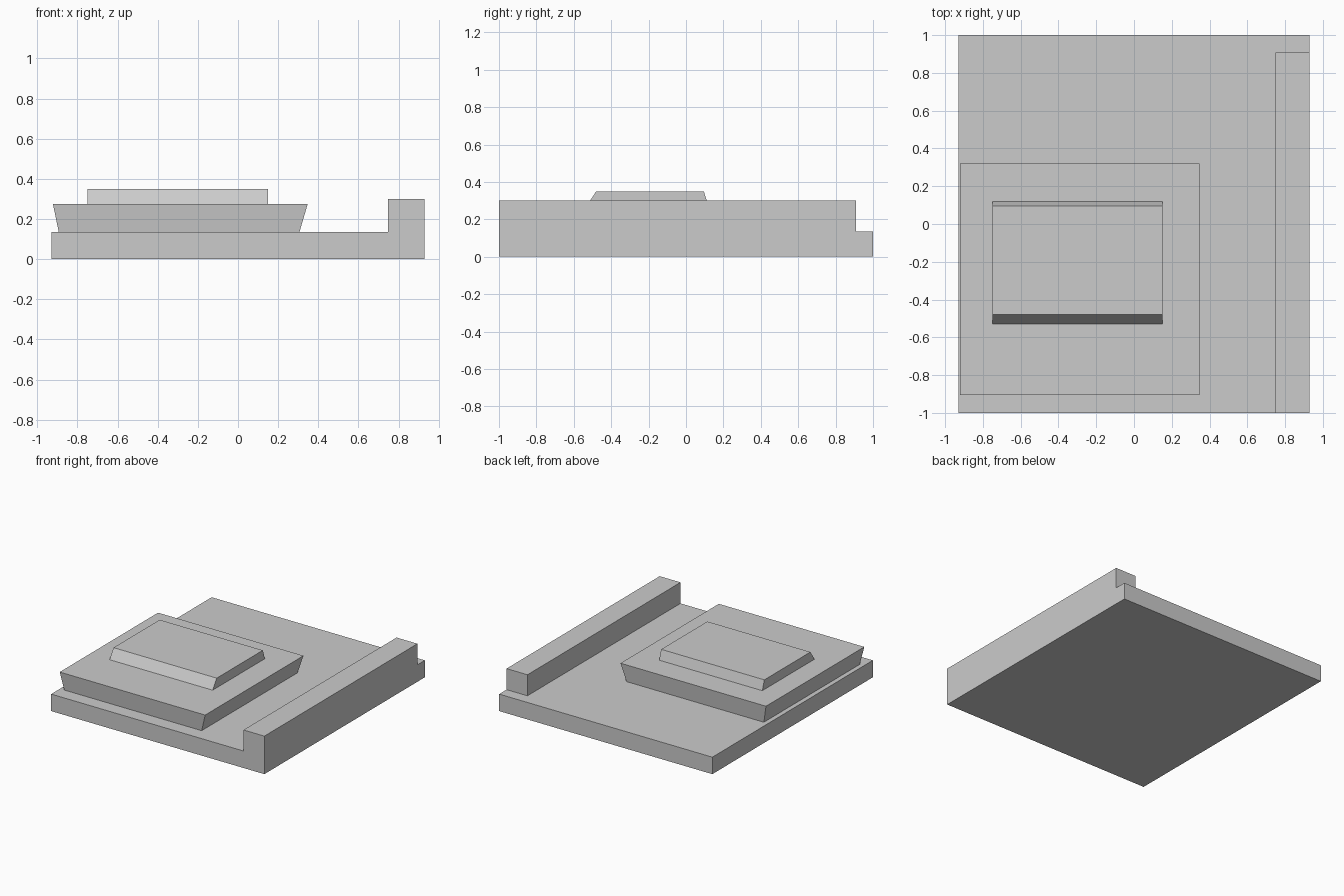
import bpy
import bmesh

cube = bpy.data.objects.get("Cube")
if cube:
    bpy.data.objects.remove(cube, do_unlink=True)

grey = bpy.data.materials.new("light grey")
grey.use_nodes = True
grey.diffuse_color = (0.6, 0.6, 0.6, 1)
grey.node_tree.nodes["Principled BSDF"].inputs["Base Color"].default_value = grey.diffuse_color


def prism(name, lower, upper, z0, z1):
    """Block between two rectangles, each (x min, x max, y min, y max)."""
    bm = bmesh.new()
    rings = []
    for (xa, xb, ya, yb), z in ((lower, z0), (upper, z1)):
        corners = ((xa, ya), (xb, ya), (xb, yb), (xa, yb))
        rings.append([bm.verts.new((x, y, z)) for x, y in corners])
    low, top = rings
    bm.faces.new(low[::-1])
    bm.faces.new(top)
    for i in range(4):
        j = (i + 1) % 4
        bm.faces.new((low[i], low[j], top[j], top[i]))
    mesh = bpy.data.meshes.new(name)
    bm.to_mesh(mesh)
    bm.free()
    mesh.materials.append(grey)
    obj = bpy.data.objects.new(name, mesh)
    bpy.context.collection.objects.link(obj)
    return obj


def ledge_base(name):
    """Flat base with the side wall rising from it as one closed solid."""
    obj = prism(name, (-0.93, 0.93, -1, 1), (-0.93, 0.93, -1, 1), 0, FLOOR)
    bm = bmesh.new()
    bm.from_mesh(obj.data)
    # Cut the wall outline into the top, then raise that corner
    for co, no in (((0.748, 0, 0), (1, 0, 0)), ((0, 0.908, 0), (0, 1, 0))):
        bmesh.ops.bisect_plane(bm, geom=bm.verts[:] + bm.edges[:] + bm.faces[:],
                               plane_co=co, plane_no=no)
    wall = [f for f in bm.faces if f.normal.z > 0.9
            and f.calc_center_median().x > 0.748 and f.calc_center_median().y < 0.908]
    raised = bmesh.ops.extrude_face_region(bm, geom=wall)["geom"]
    bmesh.ops.delete(bm, geom=wall, context='FACES')
    verts = [v for v in raised if isinstance(v, bmesh.types.BMVert)]
    bmesh.ops.translate(bm, verts=verts, vec=(0, 0, 0.30 - FLOOR))
    bmesh.ops.dissolve_limit(bm, angle_limit=0.01, verts=bm.verts[:], edges=bm.edges[:])
    bmesh.ops.recalc_face_normals(bm, faces=bm.faces[:])
    bm.to_mesh(obj.data)
    bm.free()


FLOOR = 0.134
SLAB_TOP = 0.274

ledge_base("base_with_side_wall")
# Main slab flares outward toward its top
prism("main_slab", (-0.893, 0.306, -0.89, 0.305), (-0.922, 0.347, -0.905, 0.32), FLOOR, SLAB_TOP)
# Upper block slopes in at the front and back only
prism("upper_block", (-0.75, 0.15, -0.53, 0.12), (-0.75, 0.15, -0.48, 0.095), SLAB_TOP, 0.35)
